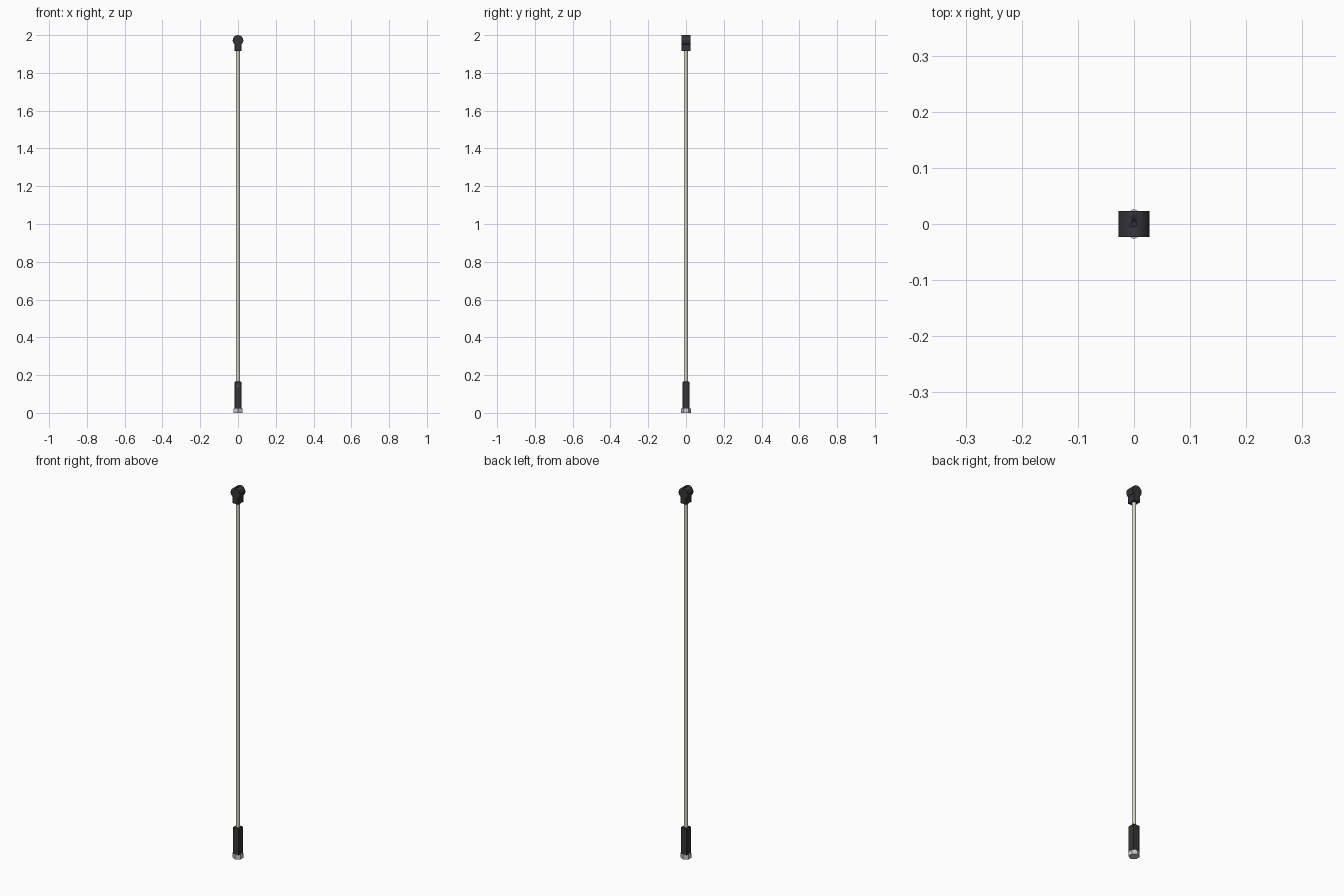
import bpy, math

if "Cube" in bpy.data.objects:
    bpy.data.objects.remove(bpy.data.objects["Cube"])

def material(name, col):
    m = bpy.data.materials.new(name)
    m.diffuse_color = (*col, 1)
    m.use_nodes = True
    m.node_tree.nodes["Principled BSDF"].inputs["Base Color"].default_value = m.diffuse_color
    return m

BLACK = material("black_plastic", (0.035, 0.035, 0.038))
ROD = material("pale_rod", (0.68, 0.68, 0.56))

def finish(o, name, mat, smooth=True):
    o.name = name
    if mat:
        o.data.materials.append(mat)
    bpy.ops.object.transform_apply(location=False, rotation=True, scale=True)
    if smooth:
        bpy.ops.object.shade_smooth_by_angle(angle=math.radians(35))
    return o

def cyl(name, r, length, loc, rot=(0, 0, 0), sides=32, mat=None):
    bpy.ops.mesh.primitive_cylinder_add(vertices=sides, radius=r, depth=length,
                                        location=loc, rotation=rot)
    return finish(bpy.context.object, name, mat)

def box(name, size, loc, mat=None, bevel=0.001):
    bpy.ops.mesh.primitive_cube_add(size=1, location=loc)
    o = bpy.context.object
    o.scale = size
    finish(o, name, mat, False)
    b = o.modifiers.new("edge", 'BEVEL')
    b.width = bevel
    b.segments = 1
    return o

def cut(target, cutter):
    m = target.modifiers.new("cut", 'BOOLEAN')
    m.operation = 'DIFFERENCE'
    m.solver = 'EXACT'
    m.object = cutter
    cutter.hide_render = True
    cutter.hide_set(True)

FRONT = (math.pi / 2, 0, 0)
SIDE = (0, math.pi / 2, 0)

# hexagonal foot nut, corners toward front and back
cyl("foot_nut", 0.027, 0.024, (0, 0, 0.012), sides=6)

# square lower sleeve with a grub screw recess in front
sleeve = box("lower_sleeve", (0.036, 0.036, 0.145), (0, 0, 0.0925), BLACK)
cut(sleeve, cyl("screw_cutter", 0.005, 0.012, (0, -0.018, 0.143), FRONT, 16))
cyl("grub_screw", 0.0035, 0.006, (0, -0.0135, 0.143), FRONT, 6)

# long rod
cyl("rod", 0.0105, 1.79, (0, 0, 1.045), mat=ROD)

# head: block neck with a cross barrel
box("head_neck", (0.036, 0.046, 0.057), (0, 0, 1.9435), BLACK)
barrel = cyl("head_barrel", 0.028, 0.046, (0, 0, 1.972), FRONT, 40, BLACK)
cut(barrel, cyl("top_screw_cutter", 0.005, 0.008, (0, 0, 2.0), sides=16))
cyl("top_screw", 0.004, 0.004, (0, 0, 1.9965), sides=6, mat=BLACK)
